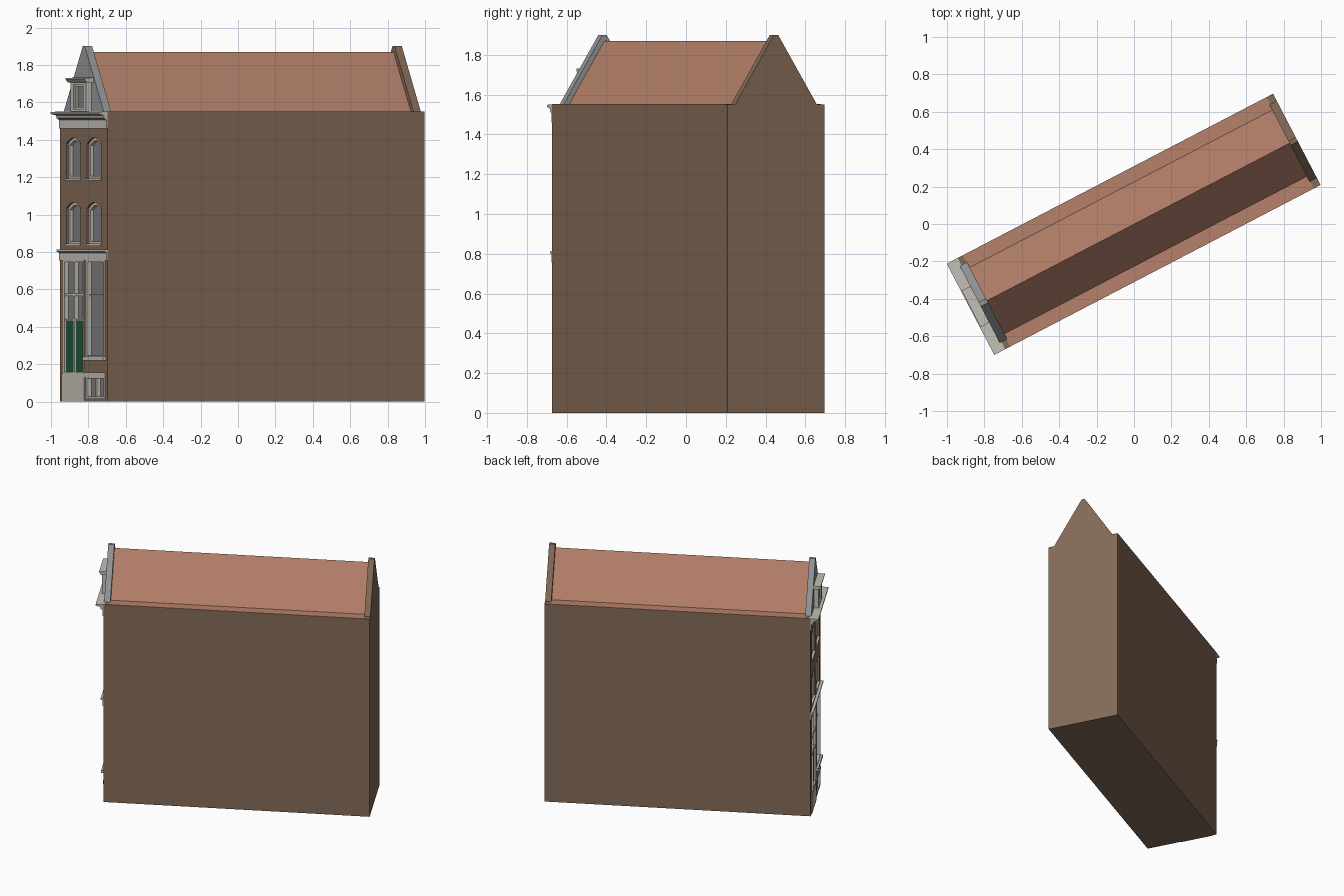
import bpy, bmesh, math
from mathutils import Matrix, Vector

if "Cube" in bpy.data.objects:
    bpy.data.objects.remove(bpy.data.objects["Cube"])

# House is modelled with facade at local y=0 facing -y, then swung into place
PLACE = Matrix.Translation((-0.8246, -0.43, 0)) @ Matrix.Rotation(math.radians(-62.5), 4, 'Z')
W, L, EAVE = 0.275, 1.911, 1.55


def material(name, rgb):
    m = bpy.data.materials.new(name)
    m.diffuse_color = (*rgb, 1)
    m.use_nodes = True
    m.node_tree.nodes["Principled BSDF"].inputs["Base Color"].default_value = m.diffuse_color
    return m


BRICK = material("brick", (0.23, 0.145, 0.095))
TILE = material("roof_tile", (0.47, 0.22, 0.145))
STONE = material("painted_stone", (0.55, 0.53, 0.47))
GREEN = material("door_green", (0.01, 0.10, 0.04))
GLASS = material("window_glass", (0.22, 0.22, 0.23))
LEAD = material("lead_grey", (0.30, 0.31, 0.32))


def extrude(bm, ring, offset):
    face = bm.faces.new([bm.verts.new(p) for p in ring])
    new = bmesh.ops.extrude_face_region(bm, geom=[face])["geom"]
    bmesh.ops.translate(bm, vec=offset, verts=[v for v in new if isinstance(v, bmesh.types.BMVert)])


def finish(name, bm, mat):
    bmesh.ops.recalc_face_normals(bm, faces=bm.faces)
    me = bpy.data.meshes.new(name)
    bm.to_mesh(me)
    bm.free()
    ob = bpy.data.objects.new(name, me)
    bpy.context.collection.objects.link(ob)
    if mat:
        me.materials.append(mat)
    ob.matrix_world = PLACE
    return ob


def prism(name, xz, y0, y1, mat):
    """Outline in the facade plane, pushed back from y0 to y1."""
    bm = bmesh.new()
    extrude(bm, [(x, y0, z) for x, z in xz], Vector((0, y1 - y0, 0)))
    return finish(name, bm, mat)


def moulding(name, yz, x0, x1, mat):
    """Cross-section swept across the facade."""
    bm = bmesh.new()
    extrude(bm, [(x0, y, z) for y, z in yz], Vector((x1 - x0, 0, 0)))
    return finish(name, bm, mat)


def rect(x0, x1, z0, z1):
    return [(x0, z0), (x1, z0), (x1, z1), (x0, z1)]


def box(name, x0, x1, y0, y1, z0, z1, mat):
    return prism(name, rect(x0, x1, z0, z1), y0, y1, mat)


def arch(cx, hw, z0, z1, rise, n=8):
    """Rectangle with a segmental arched head."""
    pts = [(cx - hw, z0), (cx + hw, z0)]
    for i in range(n + 1):
        t = 1 - 2 * i / n
        pts.append((cx + hw * t, z1 - rise * t * t))
    return pts


def frame(name, outer, inner, y0, y1, mat):
    """Ring between two outlines with equal point counts."""
    bm = bmesh.new()
    n = len(outer)
    r = [[bm.verts.new((x, y, z)) for x, z in o]
         for o, y in ((outer, y0), (inner, y0), (inner, y1), (outer, y1))]
    for k in range(4):
        a, b = r[k], r[(k + 1) % 4]
        for i in range(n):
            j = (i + 1) % n
            bm.faces.new((a[i], a[j], b[j], b[i]))
    return finish(name, bm, mat)


# Brick body with openings cut into the facade
body = box("brick_body", -W, W, 0, L, 0, EAVE, BRICK)
windows = [(cx, z0, z1) for z0, z1 in ((0.84, 1.065), (1.19, 1.41)) for cx in (-0.12, 0.12)]
DOOR, SHOP, CELLAR = (-0.235, 0.005, 0.15, 0.755), (0.03, 0.25, 0.24, 0.755), (0.03, 0.25, 0.02, 0.13)
bm = bmesh.new()
for outline in [arch(cx, 0.08, z0, z1, 0.03) for cx, z0, z1 in windows] + [rect(*o) for o in (DOOR, SHOP, CELLAR)]:
    extrude(bm, [(x, -0.05, z) for x, z in outline], Vector((0, 0.09, 0)))
cutter = finish("opening_cutter", bm, None)
cutter.hide_render = True
mod = body.modifiers.new("openings", 'BOOLEAN')
mod.object, mod.operation, mod.solver = cutter, 'DIFFERENCE', 'EXACT'
bpy.context.view_layer.objects.active = body
bpy.ops.object.modifier_apply(modifier=mod.name)
bpy.data.objects.remove(cutter)

# Arched sash windows
for i, (cx, z0, z1) in enumerate(windows):
    frame(f"window_frame_{i}", arch(cx, 0.08, z0, z1, 0.03), arch(cx, 0.063, z0 + 0.015, z1 - 0.015, 0.025), 0.012, 0.04, STONE)
    prism(f"window_glass_{i}", arch(cx, 0.07, z0 + 0.01, z1 - 0.01, 0.028), 0.03, 0.039, GLASS)
    box(f"window_sill_{i}", cx - 0.085, cx + 0.085, -0.006, 0.02, z0 - 0.008, z0 + 0.004, STONE)

# Ground floor frames and glazing
for name, (x0, x1, z0, z1) in (("entrance", DOOR), ("shop", SHOP), ("cellar", CELLAR)):
    b = 0.015
    frame(name + "_frame", rect(x0, x1, z0, z1), rect(x0 + b, x1 - b, z0 + b * 0.5, z1 - b * 0.5), -0.003, 0.04, STONE)
    box(name + "_glass", x0 + 0.005, x1 - 0.005, 0.022, 0.039, z0 + 0.004, z1 - 0.004, GLASS)
xm = (DOOR[0] + DOOR[1]) / 2
box("entrance_mullion", xm - 0.01, xm + 0.01, 0, 0.035, 0.15, 0.755, STONE)
for i, z in enumerate((0.43, 0.565)):
    box(f"entrance_transom_{i}", DOOR[0], DOOR[1], 0, 0.035, z, z + 0.012, STONE)
for i, x0 in enumerate((DOOR[0] + 0.018, xm + 0.013)):
    box(f"door_leaf_{i}", x0, x0 + 0.09, 0.01, 0.035, 0.155, 0.43, GREEN)
box("shop_transom", 0.03, 0.25, 0.012, 0.035, 0.565, 0.572, STONE)
box("cellar_mullion", 0.13, 0.15, 0.002, 0.035, 0.02, 0.13, STONE)
box("entrance_plinth", -0.245, 0.015, -0.006, 0.02, 0, 0.15, STONE)
box("cellar_lintel", 0.015, 0.255, -0.006, 0.02, 0.13, 0.155, STONE)
box("shop_sill", 0.02, 0.26, -0.018, 0.02, 0.22, 0.24, STONE)

# String course and main cornice
moulding("string_course", [(0.01, 0.755), (-0.006, 0.755), (-0.006, 0.795), (-0.02, 0.803), (-0.02, 0.812), (0.01, 0.815)], -W, W, STONE)
moulding("main_cornice", [(0.01, 1.46), (-0.006, 1.46), (-0.006, 1.505), (-0.02, 1.515), (-0.024, 1.53),
                          (-0.056, 1.538), (-0.056, 1.548), (0.01, 1.552)], -W, W, STONE)

# Tiled roof with flat gutter strips, between the two parapet gables
prism("tiled_roof", [(-W, 1.545), (W, 1.545), (W, 1.552), (0.2, 1.552), (0, 1.87), (-0.2, 1.552), (-W, 1.552)], 0.04, L - 0.04, TILE)
for name, y0, y1, mat in (("front_gable", 0, 0.044, LEAD), ("back_gable", L - 0.044, L, BRICK)):
    prism(name, [(-0.235, 1.545), (0.235, 1.545), (0.012, 1.90), (-0.012, 1.90)], y0, y1, mat)

# Attic dormer on the front gable
frame("dormer_frame", rect(-0.09, 0.09, 1.55, 1.715), rect(-0.055, 0.055, 1.565, 1.695), -0.034, 0.03, STONE)
box("dormer_glass", -0.06, 0.06, -0.012, 0.02, 1.56, 1.70, GLASS)
frame("dormer_sash", rect(-0.06, 0.06, 1.56, 1.70), rect(-0.042, 0.042, 1.575, 1.685), -0.024, -0.008, STONE)
moulding("dormer_cap", [(0.03, 1.705), (-0.038, 1.705), (-0.052, 1.722), (-0.052, 1.73), (0.03, 1.733)], -0.11, 0.11, STONE)
